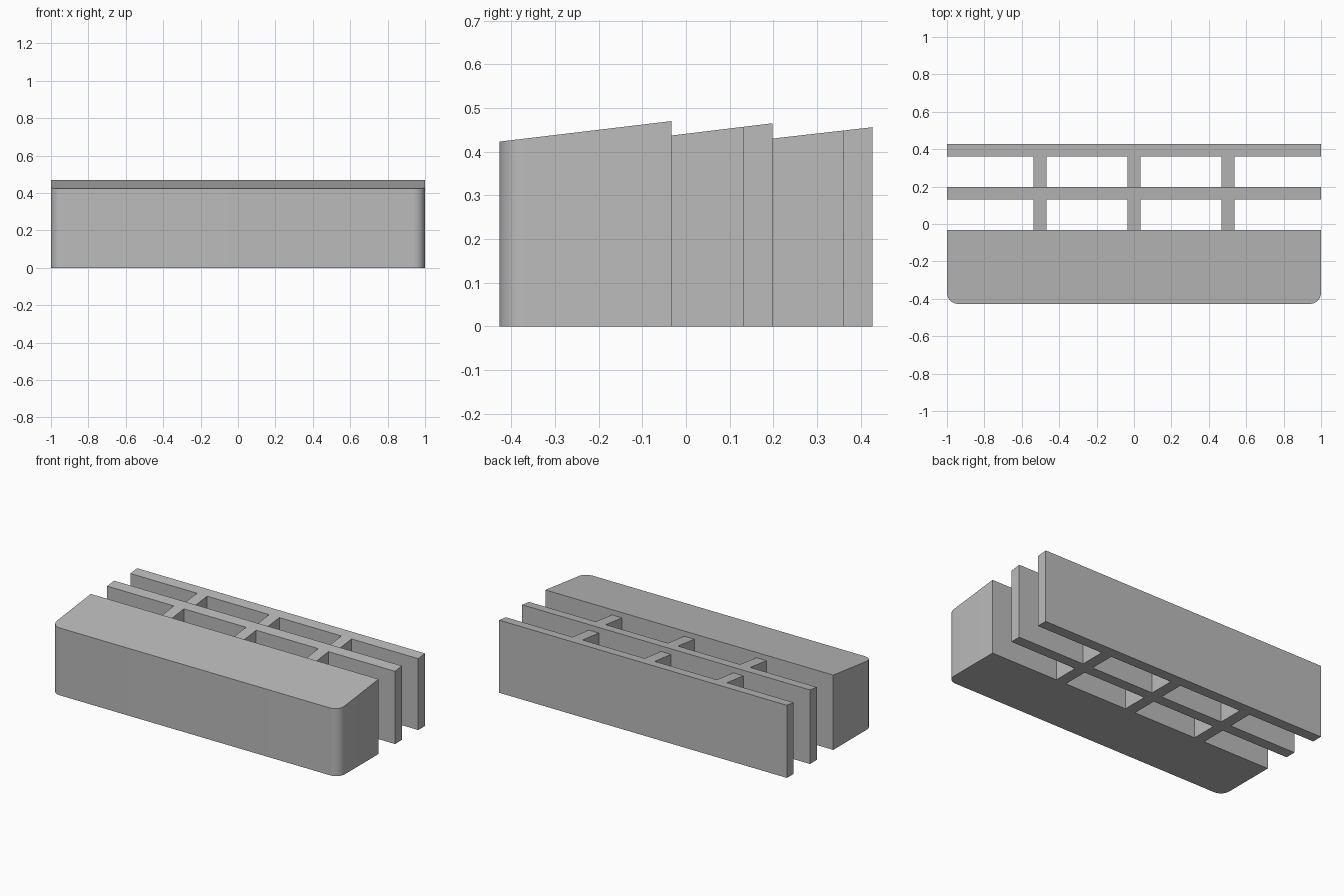
import bpy, bmesh, math

if "Cube" in bpy.data.objects:
    bpy.data.objects.remove(bpy.data.objects["Cube"], do_unlink=True)

grey = bpy.data.materials.new("plain grey")
grey.use_nodes = True
colour = (0.5, 0.5, 0.5, 1)
grey.diffuse_color = colour
grey.node_tree.nodes["Principled BSDF"].inputs["Base Color"].default_value = colour


def sloped_prism(name, outline, y0, z0, y1, z1):
    """Extrude a ground outline up to a top that slopes from z0 at y0 to z1 at y1."""
    bm = bmesh.new()
    base = [bm.verts.new((x, y, 0)) for x, y in outline]
    top = [bm.verts.new((x, y, z0 + (z1 - z0) * (y - y0) / (y1 - y0))) for x, y in outline]
    bm.faces.new(base[::-1])
    bm.faces.new(top)
    n = len(outline)
    for i in range(n):
        j = (i + 1) % n
        bm.faces.new((base[i], base[j], top[j], top[i]))
    mesh = bpy.data.meshes.new(name)
    bm.to_mesh(mesh)
    bm.free()
    mesh.materials.append(grey)
    obj = bpy.data.objects.new(name, mesh)
    bpy.context.collection.objects.link(obj)
    return obj


def corner(cx, cy, r, start, steps=10):
    """Quarter circle of points, counter-clockwise from the start angle."""
    angles = [math.radians(start + 90 * i / steps) for i in range(steps + 1)]
    return [(cx + r * math.cos(a), cy + r * math.sin(a)) for a in angles]


# Front block with two rounded front corners
FRONT, BLOCK_BACK, R = -0.427, -0.033, 0.06
outline = (corner(-1 + R, FRONT + R, R, 180) + corner(1 - R, FRONT + R, R, 270)
           + [(1, BLOCK_BACK), (-1, BLOCK_BACK)])
block = sloped_prism("front_block", outline, FRONT, 0.423, BLOCK_BACK, 0.47)
bpy.ops.object.select_all(action='DESELECT')
block.select_set(True)
bpy.context.view_layer.objects.active = block
bpy.ops.object.shade_smooth_by_angle(angle=math.radians(30))


# Rear slabs, each with three ribs reaching forward
def ribbed_slab(name, front, slab, back, z_front, z_back):
    points = [(-1, slab)]
    for x in (-0.502, 0, 0.502):
        points += [(x - 0.035, slab), (x - 0.035, front), (x + 0.035, front), (x + 0.035, slab)]
    points += [(1, slab), (1, back), (-1, back)]
    sloped_prism(name, points, front, z_front, back, z_back)


ribbed_slab("middle_ribbed_slab", BLOCK_BACK, 0.13, 0.198, 0.437, 0.465)
ribbed_slab("back_ribbed_slab", 0.198, 0.36, 0.427, 0.43, 0.456)
